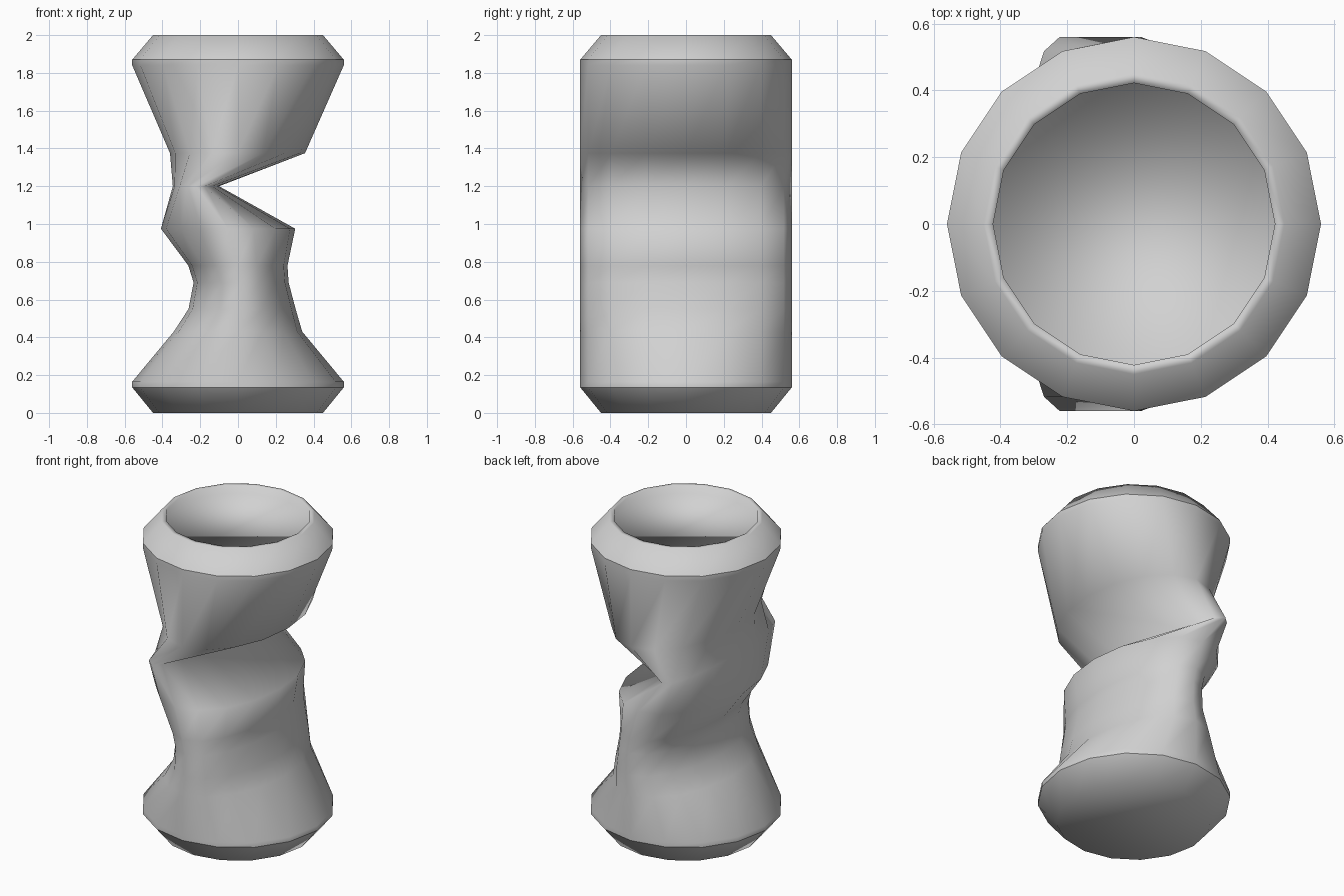
import bpy, bmesh
from math import cos, sin, pi

cube = bpy.data.objects.get("Cube")
if cube:
    bpy.data.objects.remove(cube, do_unlink=True)

SIDES = 16
R = 0.56          # full can radius
LIP = 0.45        # radius at the rim ends

metal = bpy.data.materials.new("bare_metal_grey")
metal.use_nodes = True
grey = (0.64, 0.64, 0.64, 1)
metal.diffuse_color = grey
metal.node_tree.nodes["Principled BSDF"].inputs["Base Color"].default_value = grey


def loft(name, rings, cap_start=False, cap_end=False, sharp=False):
    """Skin rings given as (z, left x, right x, y radius)."""
    bm = bmesh.new()
    loops = []
    for z, left, right, depth in rings:
        mid, half = (left + right) / 2, (right - left) / 2
        loops.append([bm.verts.new((mid + half * cos(2 * pi * i / SIDES),
                                    depth * sin(2 * pi * i / SIDES), z))
                      for i in range(SIDES)])
    for low, high in zip(loops, loops[1:]):
        for i in range(SIDES):
            j = (i + 1) % SIDES
            bm.faces.new((low[i], low[j], high[j], high[i]))
    if cap_start:
        bm.faces.new(loops[0][::-1])
    if cap_end:
        bm.faces.new(loops[-1])
    for face in bm.faces:
        face.smooth = True
    if sharp:
        for edge in bm.edges:
            if len(edge.link_faces) == 2 and edge.calc_face_angle() > 0.6:
                edge.smooth = False
    mesh = bpy.data.meshes.new(name)
    bm.to_mesh(mesh)
    bm.free()
    mesh.materials.append(metal)
    obj = bpy.data.objects.new(name, mesh)
    bpy.context.collection.objects.link(obj)
    return obj


def circle(z, r):
    return (z, -r, r, r)


# Crushed wall: squeezed sideways, full depth kept, deep pinch on one side
loft("crushed_can_wall", [
    circle(0.135, R),
    circle(0.165, R),
    (0.43, -0.34, 0.34, R),
    (0.55, -0.262, 0.305, R),
    (0.69, -0.235, 0.268, R),
    (0.78, -0.263, 0.262, R),
    (0.975, -0.408, 0.303, R),
    (1.20, -0.345, -0.10, R),
    (1.375, -0.36, 0.355, R),
    circle(1.84, R),
    circle(1.87, R),
])

# Tapered base with a flat underside
loft("can_base", [circle(0, LIP), circle(0.135, R)], cap_start=True, sharp=True)

# Tapered shoulder, thin rim and recessed lid
loft("can_lid", [circle(1.87, R), circle(2.0, LIP), circle(2.0, 0.422),
                 circle(1.95, 0.422)], cap_end=True, sharp=True)
